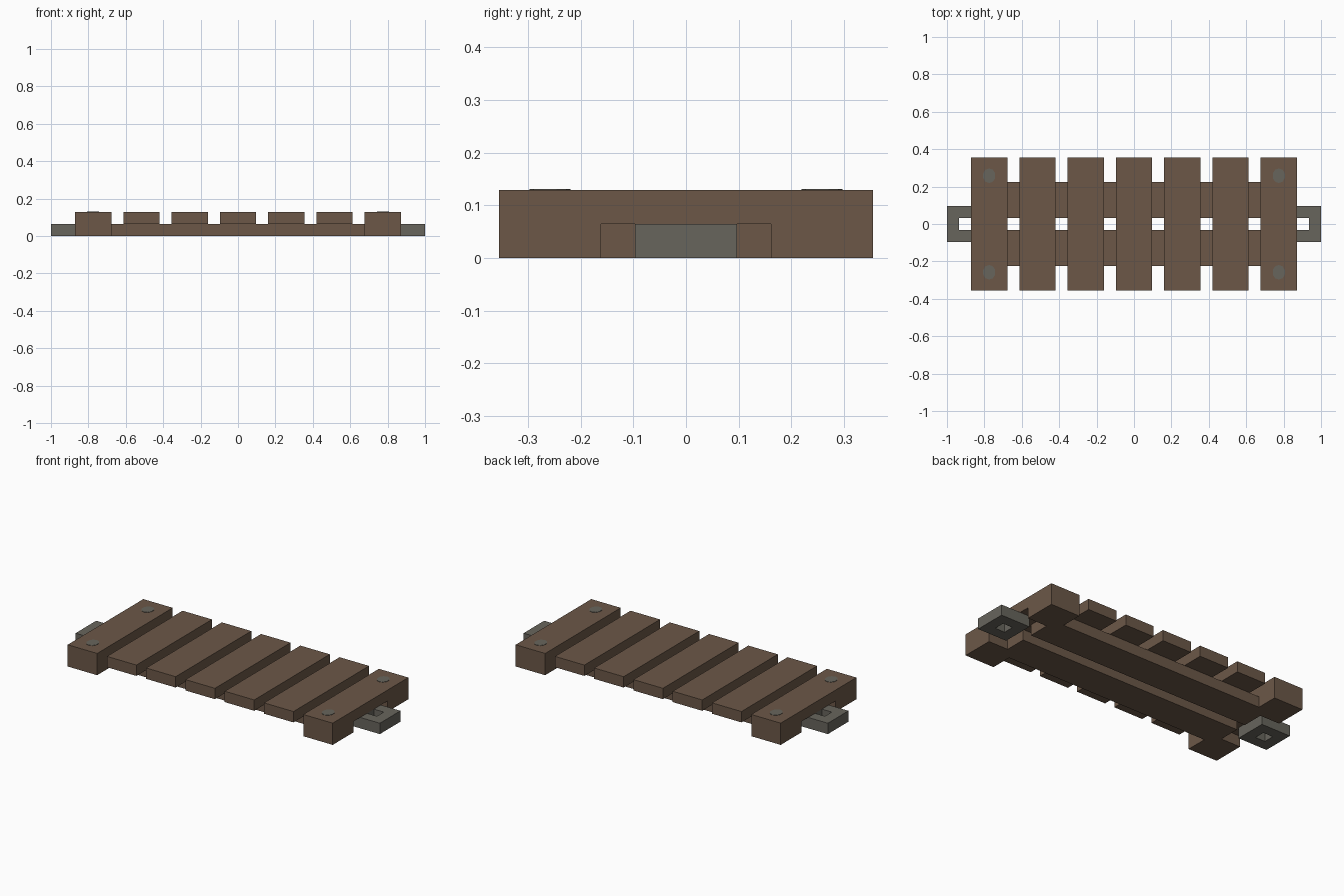
import bpy
import bmesh
from mathutils import Matrix, Vector

U = 2 / 31  # one block unit; the whole model is laid out on this module

cube = bpy.data.objects.get("Cube")
if cube:
    bpy.data.objects.remove(cube)


def make_material(name, rgb):
    mat = bpy.data.materials.new(name)
    mat.use_nodes = True
    color = (*rgb, 1)
    mat.diffuse_color = color
    bsdf = next(n for n in mat.node_tree.nodes if n.type == 'BSDF_PRINCIPLED')
    bsdf.inputs["Base Color"].default_value = color
    bsdf.inputs["Roughness"].default_value = 0.9
    return mat


wood = make_material("brown wood", (0.15, 0.097, 0.064))
iron = make_material("grey iron", (0.137, 0.13, 0.108))


def finish(name, bm, mat):
    bmesh.ops.recalc_face_normals(bm, faces=bm.faces)
    mesh = bpy.data.meshes.new(name)
    bm.to_mesh(mesh)
    bm.free()
    mesh.materials.append(mat)
    obj = bpy.data.objects.new(name, mesh)
    bpy.context.collection.objects.link(obj)
    return obj


def extrude(bm, vector):
    """Turn the flat faces in bm into a solid."""
    result = bmesh.ops.extrude_face_region(bm, geom=bm.faces[:], use_keep_orig=True)
    moved = [g for g in result["geom"] if isinstance(g, bmesh.types.BMVert)]
    bmesh.ops.translate(bm, verts=moved, vec=vector)


def box(name, center, size, mat):
    bm = bmesh.new()
    matrix = Matrix.Translation(Vector(center) * U) @ Matrix.Diagonal((*(Vector(size) * U), 1))
    bmesh.ops.create_cube(bm, size=1, matrix=matrix)
    return finish(name, bm, mat)


def end_plank(name, x):
    """Tall plank with a foot at each end and an opening between them."""
    foot, opening = 5.5, 2.5
    profile = [(-foot, 0), (-opening, 0), (-opening, 1), (opening, 1),
               (opening, 0), (foot, 0), (foot, 2), (-foot, 2)]
    bm = bmesh.new()
    bm.faces.new([bm.verts.new(((x - 1.5) * U, y * U, z * U)) for y, z in profile])
    extrude(bm, (3 * U, 0, 0))
    return finish(name, bm, wood)


def link(name, x):
    """Square iron ring with a square hole."""
    bm = bmesh.new()
    bmesh.ops.create_grid(bm, x_segments=3, y_segments=3, size=1.5 * U,
                          matrix=Matrix.Translation((x * U, 0, 0)))
    middle = min(bm.faces, key=lambda f: (f.calc_center_median() - Vector((x * U, 0, 0))).length)
    bmesh.ops.delete(bm, geom=[middle], context='FACES')
    extrude(bm, (0, 0, U))
    bmesh.ops.dissolve_limit(bm, angle_limit=0.01, verts=bm.verts[:], edges=bm.edges[:])
    return finish(name, bm, iron)


def bolt(name, x, y):
    """Thin round bolt head on top of a foot."""
    height = 0.002
    bm = bmesh.new()
    matrix = Matrix.Translation((x * U, y * U, 2 * U + height / 2)) @ Matrix.Diagonal((1, 1.15, 1, 1))
    bmesh.ops.create_cone(bm, cap_ends=True, segments=10, radius1=0.034, radius2=0.034,
                          depth=height, matrix=matrix)
    return finish(name, bm, iron)


# Deck planks
for i in range(-2, 3):
    box(f"deck_plank_{i + 3}", (4 * i, 0, 1.5), (3, 11, 1), wood)

# Lengthwise rails under the deck
for side, y in (("front", -2), ("back", 2)):
    box(f"{side}_rail", (0, y, 0.5), (23, 3, 1), wood)

# Ends: footed plank, coupling link and bolt heads
for end, sign in (("right", -1), ("left", 1)):
    end_plank(f"{end}_end_plank", 12 * sign)
    link(f"{end}_link", 14 * sign)
    for side, y in (("front", -4), ("back", 4)):
        bolt(f"{end}_{side}_bolt", 12 * sign, y)
